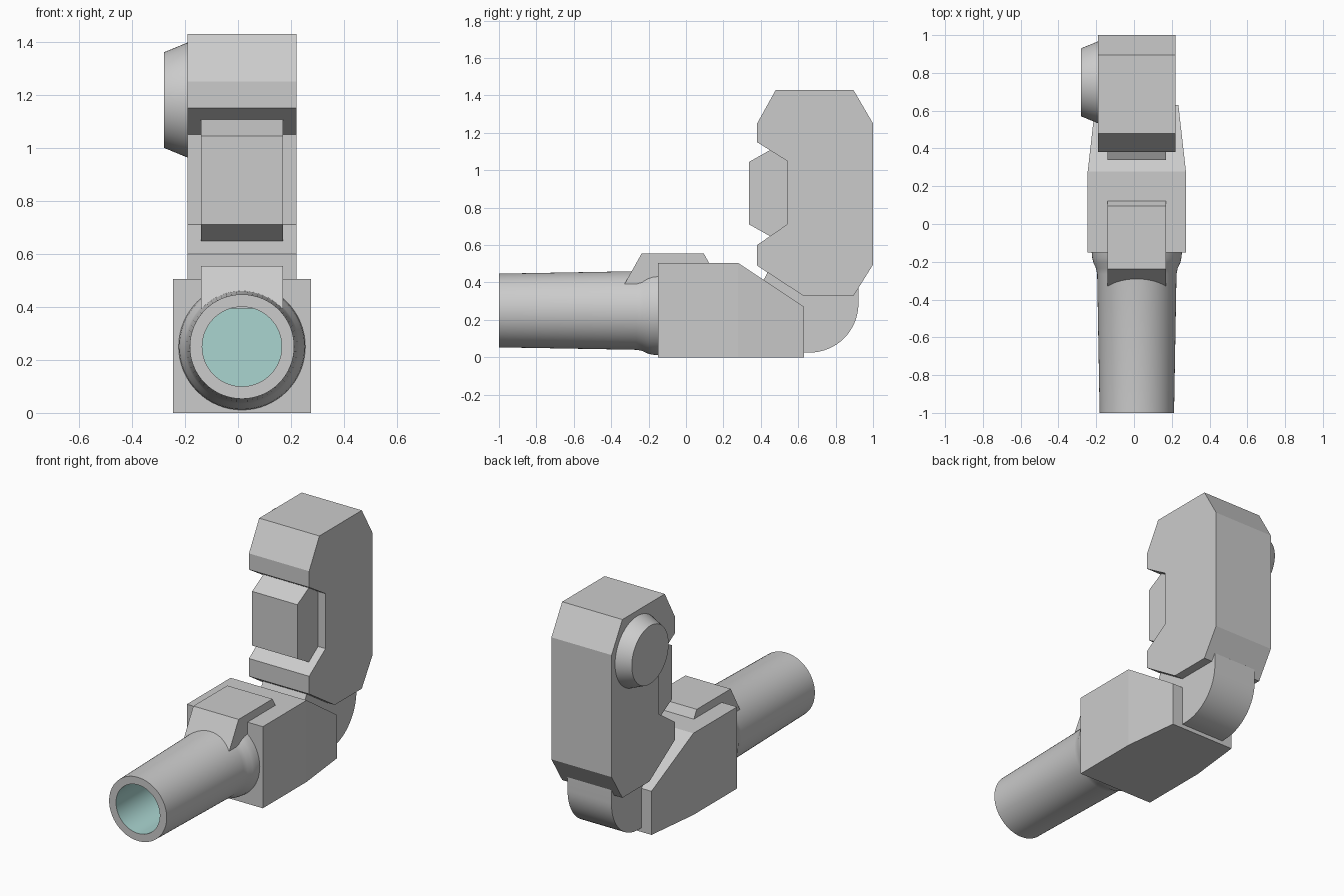
import bpy, bmesh, math
from mathutils import Matrix, Vector

cube = bpy.data.objects.get("Cube")
if cube:
    bpy.data.objects.remove(cube, do_unlink=True)


def material(name, rgb):
    m = bpy.data.materials.new(name)
    m.diffuse_color = (*rgb, 1)
    m.use_nodes = True
    m.node_tree.nodes["Principled BSDF"].inputs["Base Color"].default_value = (*rgb, 1)
    return m


GREY = material("light grey", (0.6, 0.6, 0.6))
TEAL = material("pale teal", (0.40, 0.66, 0.63))
CX = 0.015  # shared centre line of all parts


def finish(name, bm, smooth=False):
    bmesh.ops.remove_doubles(bm, verts=bm.verts, dist=1e-5)
    bmesh.ops.recalc_face_normals(bm, faces=bm.faces)
    mesh = bpy.data.meshes.new(name)
    bm.to_mesh(mesh)
    bm.free()
    mesh.materials.append(GREY)
    obj = bpy.data.objects.new(name, mesh)
    bpy.context.collection.objects.link(obj)
    if smooth:
        bpy.ops.object.select_all(action='DESELECT')
        obj.select_set(True)
        bpy.context.view_layer.objects.active = obj
        bpy.ops.object.shade_smooth_by_angle(angle=math.radians(30))
    return obj


def prism(name, profile, half_width, smooth=False):
    """Extrude a (y, z) profile across x, centred on the centre line."""
    bm = bmesh.new()
    face = bm.faces.new([bm.verts.new((CX - half_width, y, z)) for y, z in profile])
    ext = bmesh.ops.extrude_face_region(bm, geom=[face])
    moved = [v for v in ext["geom"] if isinstance(v, bmesh.types.BMVert)]
    bmesh.ops.translate(bm, verts=moved, vec=(2 * half_width, 0, 0))
    return finish(name, bm, smooth)


def lathe(name, profile, axis, centre, steps=64):
    """Spin (distance along axis, radius) points round an axis through centre."""
    bm = bmesh.new()
    axis, centre = Vector(axis), Vector(centre)
    verts = [bm.verts.new(centre + axis * d + Vector((0, 0, r))) for d, r in profile]
    edges = [bm.edges.new(pair) for pair in zip(verts, verts[1:])]
    bmesh.ops.spin(bm, geom=verts + edges, cent=centre, axis=axis,
                   angle=2 * math.pi, steps=steps, use_merge=True)
    return finish(name, bm, True)


# Hollow front tube with flared collar; the bore is teal
tube = lathe("front_tube",
             [(-0.15, 0), (-0.15, 0.15), (-1, 0.15), (-1, 0.197), (-0.265, 0.21),
              (-0.235, 0.216), (-0.205, 0.23), (-0.18, 0.236), (-0.14, 0.24), (-0.1, 0.24), (-0.1, 0)],
             (0, 1, 0), (CX, 0, 0.25))
tube.data.materials.append(TEAL)
for p in tube.data.polygons:
    if all(math.hypot(tube.data.vertices[i].co.x - CX,
                      tube.data.vertices[i].co.z - 0.25) < 0.151
           and tube.data.vertices[i].co.y < -0.14 for i in p.vertices):
        p.material_index = 1

# Base block, narrowing and sloping down toward the back
bm = bmesh.new()
rings = []
for y, half, top in [(-0.15, 0.26, 0.505), (0.278, 0.26, 0.505), (0.63, 0.22, 0.27)]:
    rings.append([bm.verts.new((CX + sx * half, y, z))
                  for sx, z in [(-1, 0), (1, 0), (1, top), (-1, top)]])
for a, b in zip(rings, rings[1:]):
    for i in range(4):
        j = (i + 1) % 4
        bm.faces.new((a[i], a[j], b[j], b[i]))
bm.faces.new(rings[0])
bm.faces.new(rings[-1])
finish("base_block", bm)

# Raised plate on top of the base block, overlapping the tube
prism("top_plate", [(-0.328, 0.393), (-0.237, 0.555), (0.095, 0.555),
                    (0.123, 0.505), (0.123, 0.393)], 0.155)

# Rounded elbow joining the base block and the upright body
arc = [(0.66 + 0.262 * math.cos(a), 0.287 - 0.262 * math.sin(a))
       for a in (math.radians(90 * i / 16) for i in range(17))]
prism("elbow", [(0.5, 0.025), (0.5, 0.3), (0.40, 0.385), (0.45, 0.48),
                (0.85, 0.48), (0.922, 0.37)] + arc, 0.15, True)

# Upright body with bevelled corners and a notch in its front
prism("upright_body", [(0.48, 1.43), (0.895, 1.43), (1, 1.25), (1, 0.495),
                       (0.895, 0.327), (0.63, 0.327), (0.38, 0.49), (0.38, 0.6),
                       (0.54, 0.71), (0.54, 1.05), (0.38, 1.15), (0.38, 1.25)], 0.206)

# Block set into the notch
prism("notch_block", [(0.338, 0.71), (0.338, 1.045), (0.45, 1.108),
                      (0.545, 1.05), (0.545, 0.71), (0.45, 0.647)], 0.155)

# Tapered round cap on the right side
lathe("side_cap", [(-0.15, 0), (-0.15, 0.217), (-0.19, 0.217), (-0.28, 0.18), (-0.28, 0)],
      (1, 0, 0), (0, 0.75, 1.18))
